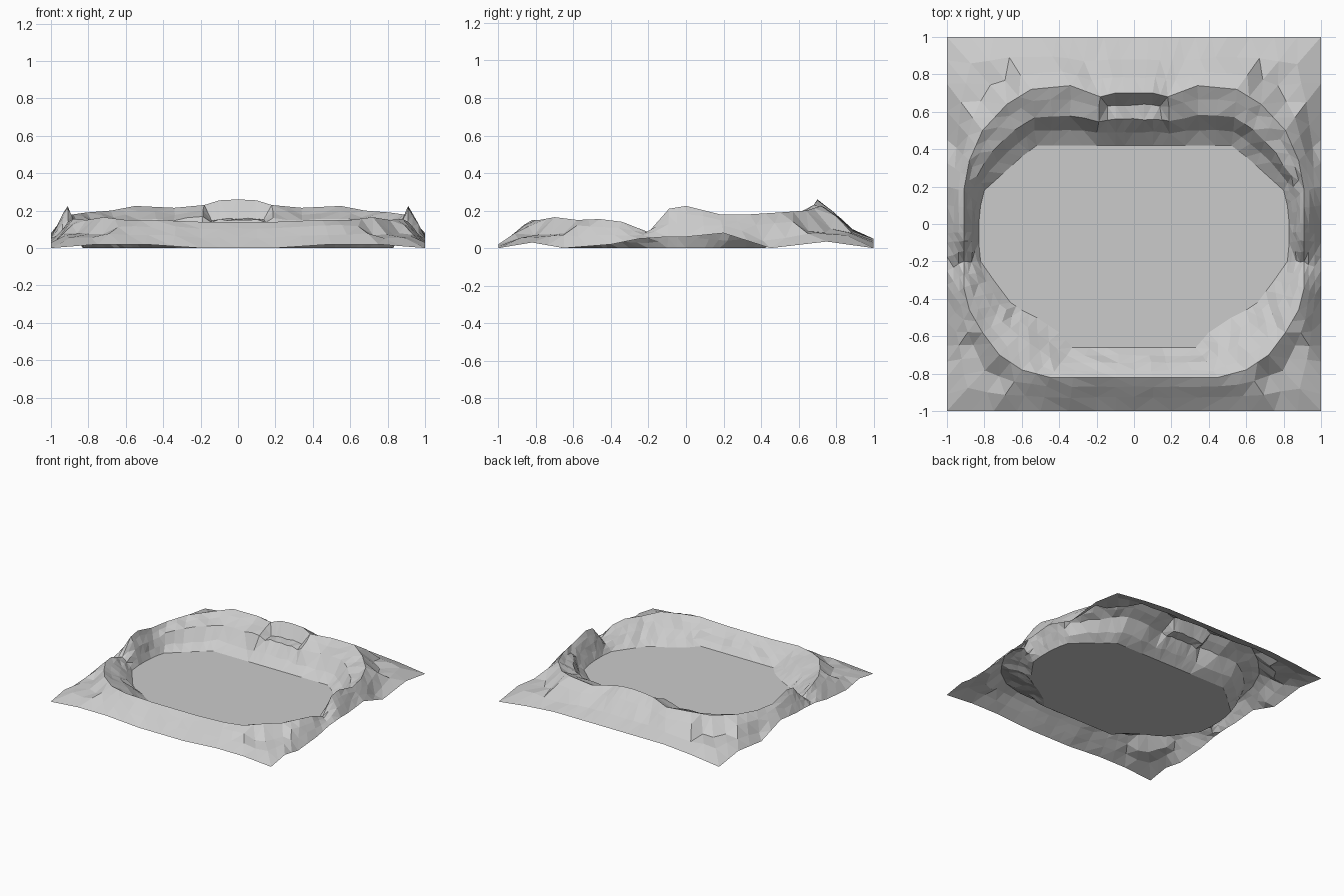
import bpy
import bmesh
import random
from mathutils import Vector

random.seed(4)
cube = bpy.data.objects.get("Cube")
if cube:
    bpy.data.objects.remove(cube, do_unlink=True)

# Contours of the right half, running from the back middle to the front middle
floor_line = [
    (0, .42), (.1, .42), (.2, .42), (.35, .42), (.52, .42), (.6, .36), (.7, .27),
    (.8, .18), (.82, .1), (.83, 0), (.83, -.1), (.82, -.2), (.75, -.3),
    (.66, -.42), (.6, -.46), (.52, -.5), (.4, -.58), (.33, -.66), (.15, -.66), (0, -.66)]
ridge_line = [
    (0, .7, .26), (.1, .7, .255), (.18, .68, .23), (.34, .74, .215), (.55, .72, .225),
    (.68, .64, .2), (.81, .5, .19), (.88, .34, .18), (.91, .18, .18), (.91, 0, .225),
    (.91, -.09, .21), (.91, -.2, .085), (.91, -.34, .14), (.88, -.46, .155),
    (.81, -.58, .15), (.72, -.7, .165), (.6, -.78, .15), (.45, -.82, .15),
    (.2, -.82, .14), (0, -.82, .14)]
edge_line = [
    (0, 1, .05), (.16, 1, .05), (.33, 1, .05), (.5, 1, .05), (.75, 1, .03), (1, 1, 0),
    (1, .75, .035), (1, .45, 0), (1, .2, .08), (1, 0, .06), (1, -.1, .06),
    (1, -.25, .05), (1, -.4, .02), (1, -.65, 0), (1, -.82, .03), (1, -1, 0),
    (.75, -1, .02), (.5, -1, .02), (.2, -1, 0), (0, -1, 0)]


def closed_loop(half):
    """Mirror a half contour and add a midpoint between its stations."""
    right = [Vector((*p, 0)[:3]) for p in half]
    left = [Vector((-p.x, p.y, p.z)) for p in right[-2:0:-1]]
    full = right + left
    loop = []
    for i, p in enumerate(full):
        loop += [p, p.lerp(full[(i + 1) % len(full)], .5)]
    return loop


def roughen(v, amount):
    """Shift a point a little, mostly in height, without sinking below ground."""
    v += Vector([random.uniform(-amount, amount) * k for k in (.6, .6, 1)])
    v.z = max(v.z, 0)
    return v


def inner_slope(reach, back_lift, front_lift):
    """Contour inside the rim: steep wall and shelf at the back, even elsewhere."""
    loop = []
    for p, q in zip(floor, ridge):
        v = p.lerp(q, reach)
        v.z = q.z * (back_lift if q.y > .3 else front_lift)
        # The middle peak rises late, above the shelf
        if q.y > .3 and abs(q.x) < .15 and reach > .4:
            v.z = q.z * .6
        loop.append(roughen(v, .008))
    return loop


def outer_slope(reach, back_lift, front_lift, corner_lift):
    """Contour outside the rim: hollow at the back, sharp drop at the corners."""
    loop = []
    for r, e in zip(ridge, edge):
        v = r.lerp(e, reach)
        lift = back_lift if e.y > .4 else front_lift
        if min(abs(e.x), abs(e.y)) > .76:
            lift = corner_lift
        v.z = e.z + (r.z - e.z) * lift
        loop.append(roughen(v, .006))
    return loop


floor = closed_loop(floor_line)
ridge = closed_loop(ridge_line)
edge = closed_loop(edge_line)
contours = [
    floor,
    inner_slope(.26, .25, .28),
    inner_slope(.5, .7, .56),
    inner_slope(.78, .86, .8),
    ridge,
    outer_slope(.28, .7, .75, .42),
    outer_slope(.6, .24, .42, .32),
    edge]

# Flat basin floor and the faceted rim around it, one open sheet
bm = bmesh.new()
rings = [[bm.verts.new(v) for v in loop] for loop in contours]
basin = bm.faces.new(rings[0])
count = len(floor)
for inner, outer in zip(rings, rings[1:]):
    for i in range(count):
        j = (i + 1) % count
        bm.faces.new((inner[i], outer[i], outer[j], inner[j]))
bmesh.ops.recalc_face_normals(bm, faces=bm.faces)
bm.normal_update()
if basin.normal.z < 0:
    bmesh.ops.reverse_faces(bm, faces=bm.faces)
bmesh.ops.triangulate(bm, faces=[f for f in bm.faces if f is not basin])
mesh = bpy.data.meshes.new("crater_terrain")
bm.to_mesh(mesh)
bm.free()

# Single stone colour
stone = bpy.data.materials.new("stone_grey")
stone.use_nodes = True
colour = (.6, .6, .6, 1)
stone.diffuse_color = colour
stone.node_tree.nodes["Principled BSDF"].inputs["Base Color"].default_value = colour
mesh.materials.append(stone)
terrain = bpy.data.objects.new("crater_terrain", mesh)
bpy.context.collection.objects.link(terrain)
